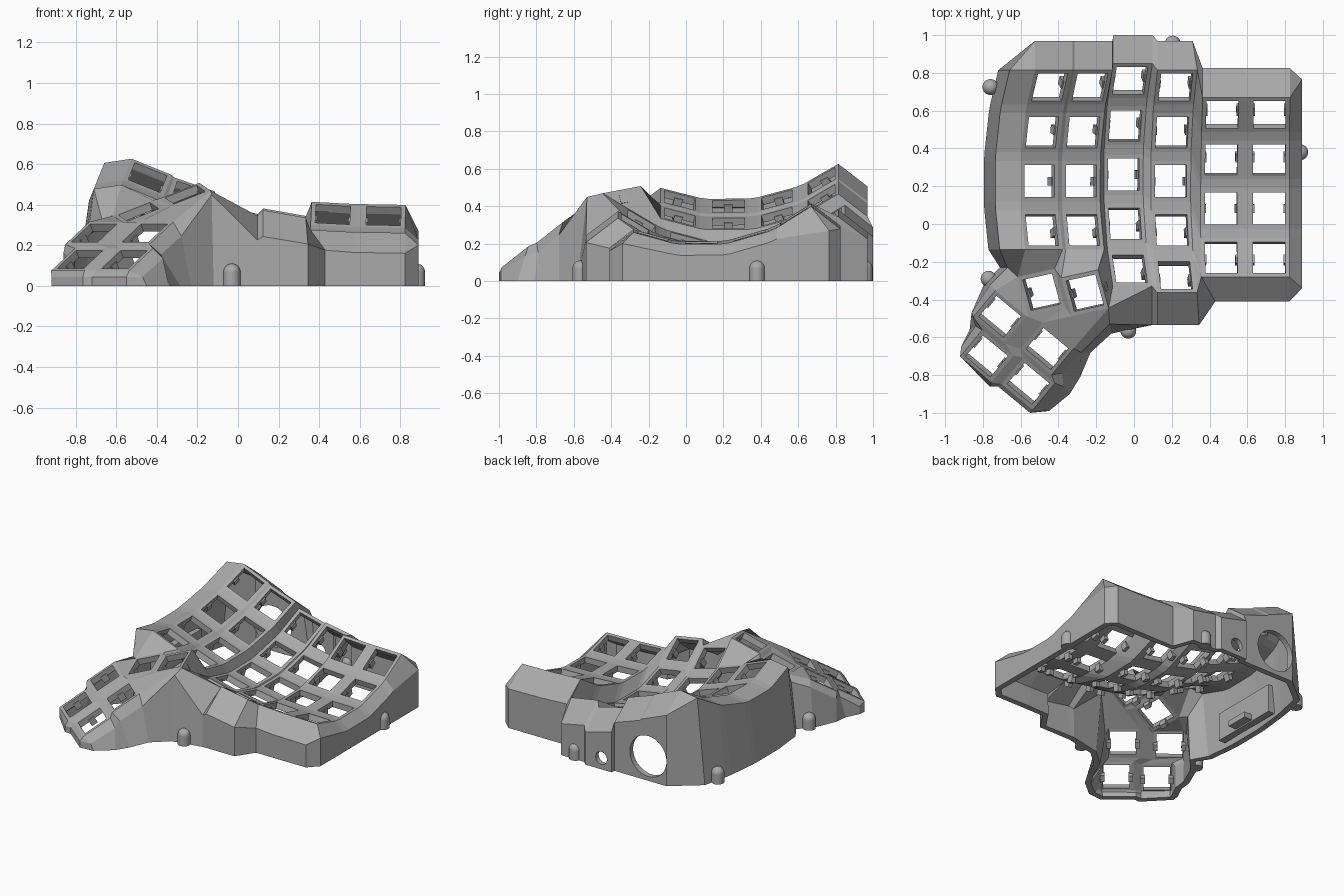
import bpy, bmesh, math
from mathutils import Vector, Matrix

cube = bpy.data.objects.get("Cube")
if cube:
    bpy.data.objects.remove(cube, do_unlink=True)

grey = bpy.data.materials.new("matte_grey")
grey.use_nodes = True
grey.diffuse_color = (0.4, 0.4, 0.4, 1)
grey.node_tree.nodes["Principled BSDF"].inputs["Base Color"].default_value = (0.4, 0.4, 0.4, 1)


def make_object(name, bm):
    mesh = bpy.data.meshes.new(name)
    bm.to_mesh(mesh)
    bm.free()
    mesh.materials.append(grey)
    obj = bpy.data.objects.new(name, mesh)
    bpy.context.collection.objects.link(obj)
    return obj


def apply_modifiers(obj):
    bpy.context.view_layer.objects.active = obj
    for name in [m.name for m in obj.modifiers]:
        bpy.ops.object.modifier_apply(modifier=name)


# Key frames: finger columns lie on tilted arcs, thumb keys on sloped planes
RADIUS, HOLE, HALF = 0.95, 0.085, 0.107
columns = [  # x, y of arc bottom, z of arc bottom, tilt in degrees, rows
    (-0.50, 0.22, 0.40, 22, 4), (-0.28, 0.22, 0.31, 19, 4),
    (-0.055, 0.255, 0.185, 14, 5), (0.195, 0.22, 0.165, 10, 5),
    (0.46, 0.075, 0.208, 3, 4), (0.715, 0.075, 0.20, 1, 4)]
keys = {}
for c, (x, y, z, tilt, rows) in enumerate(columns):
    turn = Matrix.Rotation(math.radians(tilt), 3, 'Y')
    for r in range(rows):
        a = math.radians(32 - 15.8 * r)
        spot = Vector((0, RADIUS * math.sin(a), RADIUS * (1 - math.cos(a))))
        keys[c, r] = (Vector((x, y, z)) + turn @ spot, turn @ Vector((1, 0, 0)),
                      turn @ Vector((0, math.cos(a), math.sin(a))))

upper = (Vector((0.91, 0.2, 0.36)), Vector((-0.26, 0.95, 0.18)))
lower = (Vector((0.77, -0.64, 0)), Vector((0.55, 0.66, 0.52)))
thumbs = [(-0.49, -0.36, 0.365), (-0.26, -0.365, 0.45), (-0.71, -0.49, 0.26),
          (-0.78, -0.70, 0.13), (-0.46, -0.66, 0.26), (-0.56, -0.845, 0.13)]
for i, spot in enumerate(thumbs):
    u, v = upper if i < 2 else lower
    keys["T", i] = (Vector(spot), u.normalized(), v.normalized())

# Top skin: a square frame around every switch hole
bm = bmesh.new()
signs = {"tl": (-1, 1), "tr": (1, 1), "br": (1, -1), "bl": (-1, -1)}
order = list(signs)
V = {}
for k, (p, u, v) in keys.items():
    inner = {}
    for s, (a, b) in signs.items():
        V[k, s] = bm.verts.new(p + HALF * (a * u + b * v))
        inner[s] = bm.verts.new(p + HOLE * (a * u + b * v))
    for s, t in zip(order, order[1:] + order[:1]):
        bm.faces.new((V[k, t], V[k, s], inner[s], inner[t]))


def fill(*corners):
    bm.faces.new([V[k, s] for k, s in corners])


# Bridges between rows and columns
for c, col in enumerate(columns):
    for r in range(col[4] - 1):
        fill(((c, r), "bl"), ((c, r), "br"), ((c, r + 1), "tr"), ((c, r + 1), "tl"))
    if c < 5:
        shared = min(col[4], columns[c + 1][4])
        for r in range(shared):
            n, m = (c, r), (c + 1, r)
            fill((n, "tr"), (n, "br"), (m, "bl"), (m, "tl"))
            if r < shared - 1:
                fill((n, "br"), ((c, r + 1), "tr"), ((c + 1, r + 1), "tl"), (m, "bl"))
fill(((3, 3), "br"), ((3, 4), "tr"), ((4, 3), "bl"))
fill(((3, 4), "tr"), ((3, 4), "br"), ((4, 3), "bl"))

# Bridges around the thumb cluster
T = [("T", i) for i in range(6)]
A, B, C, D = (0, 3), (1, 3), (2, 3), (2, 4)
fill((A, "bl"), (T[0], "tl"), (T[0], "tr"), (A, "br"))
fill((A, "br"), (T[0], "tr"), (T[1], "tl"), (B, "bl"))
fill((B, "bl"), (T[1], "tl"), (T[1], "tr"), (B, "br"))
fill((B, "br"), (T[1], "tr"), (D, "tl"), (C, "bl"))
fill((D, "tl"), (T[1], "tr"), (T[1], "br"), (D, "bl"))
fill((D, "bl"), (T[1], "br"), (D, "br"))
fill((T[0], "tr"), (T[0], "br"), (T[1], "bl"), (T[1], "tl"))
fill((T[0], "tl"), (T[2], "tl"), (T[2], "tr"), (T[0], "bl"))
fill((T[0], "bl"), (T[2], "tr"), (T[4], "tl"), (T[0], "br"))
fill((T[0], "br"), (T[4], "tl"), (T[1], "bl"))
fill((T[1], "bl"), (T[4], "tl"), (T[4], "tr"), (T[1], "br"))
fill((T[2], "tr"), (T[2], "br"), (T[4], "bl"), (T[4], "tl"))
fill((T[2], "bl"), (T[3], "tl"), (T[3], "tr"), (T[2], "br"))
fill((T[2], "br"), (T[3], "tr"), (T[5], "tl"), (T[4], "bl"))
fill((T[4], "bl"), (T[5], "tl"), (T[5], "tr"), (T[4], "br"))
fill((T[3], "tr"), (T[3], "br"), (T[5], "bl"), (T[5], "tl"))

# Wall outline: rim corner, shoulder x and y, drop below the rim, outward lean of the foot
rim = []


def wall(k, s, x=None, y=None, drop=0.1, lean=(0, 0)):
    p = V[k, s].co
    x = p.x if x is None else x
    y = p.y if y is None else y
    rim.append((V[k, s], Vector((x, y, max(p.z - drop, 0.03))), Vector((x + lean[0], y + lean[1], 0))))


for c in range(6):
    back = 0.825 if c > 3 else 1.0 if c == 2 else 0.97
    wall((c, 0), "tl", y=back, drop=0.12)
    wall((c, 0), "tr", y=back, drop=0.12, x=0.31 if c == 3 else None)
for r in range(4):
    wall((5, r), "tr", x=0.89, y=0.765 if r == 0 else None, drop=0.13 if r == 0 else 0.06)
    wall((5, r), "br", x=0.89, y=-0.34 if r == 3 else None, drop=0.06)
wall((5, 3), "br", y=-0.41)
wall((5, 3), "bl", y=-0.41)
wall((4, 3), "br", y=-0.41)
wall((4, 3), "bl", x=0.43, y=-0.41)
wall((3, 4), "br", x=0.345, y=-0.535, drop=0.13)
wall((3, 4), "bl", y=-0.535, drop=0.13)
wall((2, 4), "br", y=-0.535, drop=0.12)
wall(T[1], "br", x=-0.13, y=-0.53, drop=0.02, lean=(0.01, -0.05))
wall(T[4], "tr", x=-0.28, y=-0.68, drop=0.07, lean=(0.05, 0))
wall(T[4], "br", x=-0.38, y=-0.79, drop=0.05, lean=(0.095, -0.02))
wall(T[5], "tr", x=-0.37, y=-0.86, drop=0.05, lean=(0.03, -0.04))
wall(T[5], "br", x=-0.47, y=-0.99, drop=0.03, lean=(0.02, 0))
wall(T[5], "br", x=-0.55, y=-1.0, drop=0.03)
wall(T[5], "bl", x=-0.72, y=-0.86, drop=0.03)
wall(T[3], "br", x=-0.765, y=-0.86, drop=0.03)
wall(T[3], "bl", x=-0.92, y=-0.70, drop=0.03)
wall(T[3], "bl", x=-0.915, y=-0.65, drop=0.02)
wall(T[3], "tl", x=-0.84, y=-0.54, drop=0.04, lean=(-0.03, -0.02))
wall(T[2], "bl", x=-0.86, y=-0.47, drop=0.04)
wall(T[2], "tl", x=-0.76, y=-0.32, drop=0.04, lean=(-0.03, 0.01))
wall(T[0], "tl", x=-0.67, y=-0.23, drop=0.02, lean=(-0.04, 0))
for r in range(3, -1, -1):
    for s in ("bl", "tl"):
        wall((0, r), s, x=V[(0, r), s].co.x - 0.135, drop=0.02, lean=(-0.06, 0))

rings = [(top, bm.verts.new(sh), bm.verts.new(ft)) for top, sh, ft in rim]
for a, b in zip(rings, rings[1:] + rings[:1]):
    bm.faces.new([a[0], b[0], b[1], a[1]] if a[0] != b[0] else [a[0], b[1], a[1]])
    bm.faces.new((a[1], b[1], b[2], a[2]))
bmesh.ops.recalc_face_normals(bm, faces=bm.faces)
bm.faces.ensure_lookup_table()
bm.normal_update()
if bm.faces[0].normal.z < 0:
    bmesh.ops.reverse_faces(bm, faces=bm.faces)
case = make_object("case_shell", bm)
shell = case.modifiers.new("thickness", 'SOLIDIFY')
shell.thickness, shell.offset = 0.042, -1
apply_modifiers(case)
for v in case.data.vertices:
    if v.co.z < 0.025:
        v.co.z = 0

# Round cable ports through the back wall
for name, x, z, radius in (("large_port", -0.38, 0.175, 0.145), ("small_port", -0.03, 0.08, 0.045)):
    bm = bmesh.new()
    bmesh.ops.create_cone(bm, cap_ends=True, segments=32, radius1=radius, radius2=radius, depth=0.2,
                          matrix=Matrix.Translation((x, 0.97, z)) @ Matrix.Rotation(math.pi / 2, 4, 'X'))
    cutter = make_object(name + "_cutter", bm)
    cutter.hide_render = True
    cutter.hide_set(True)
    cut = case.modifiers.new(name, 'BOOLEAN')
    cut.operation, cut.solver, cut.object = 'DIFFERENCE', 'EXACT', cutter
apply_modifiers(case)
for obj in [o for o in bpy.data.objects if o.name.endswith("_cutter")]:
    bpy.data.objects.remove(obj, do_unlink=True)


# Switch clips on both sides of every hole
def add_box(bm, centre, axes, size):
    frame = Matrix(axes).transposed().to_4x4()
    bmesh.ops.create_cube(bm, size=1, matrix=Matrix.Translation(centre) @ frame @ Matrix.Diagonal((*size, 1)))


bm = bmesh.new()
for p, u, v in keys.values():
    n = u.cross(v).normalized()
    for side in (-1, 1):
        add_box(bm, p + u * side * 0.092 - n * 0.05, (u, n.cross(u), n), (0.03, 0.045, 0.05))
make_object("switch_clips", bm)

# Controller holder inside the left wall
bm = bmesh.new()
axes = ((1, 0, 0), (0, 1, 0), (0, 0, 1))
add_box(bm, Vector((-0.70, 0.3, 0.12)), axes, (0.05, 0.5, 0.2))
add_box(bm, Vector((-0.65, 0.3, 0.05)), axes, (0.07, 0.16, 0.04))
make_object("controller_holder", bm)

# Round-topped screw posts around the outside
for i, (x, y) in enumerate([(0.88, 0.38), (0.205, 0.955), (-0.76, 0.725), (-0.03, -0.565), (-0.77, -0.29)]):
    bm = bmesh.new()
    bmesh.ops.create_uvsphere(bm, u_segments=24, v_segments=12, radius=0.042,
                              matrix=Matrix.Translation((x, y, 0.068)))
    bmesh.ops.create_cone(bm, cap_ends=True, segments=24, radius1=0.042, radius2=0.042, depth=0.068,
                          matrix=Matrix.Translation((x, y, 0.034)))
    post = make_object(f"screw_post_{i + 1}", bm)
    post.data.polygons.foreach_set("use_smooth", [len(f.vertices) < 5 for f in post.data.polygons])
